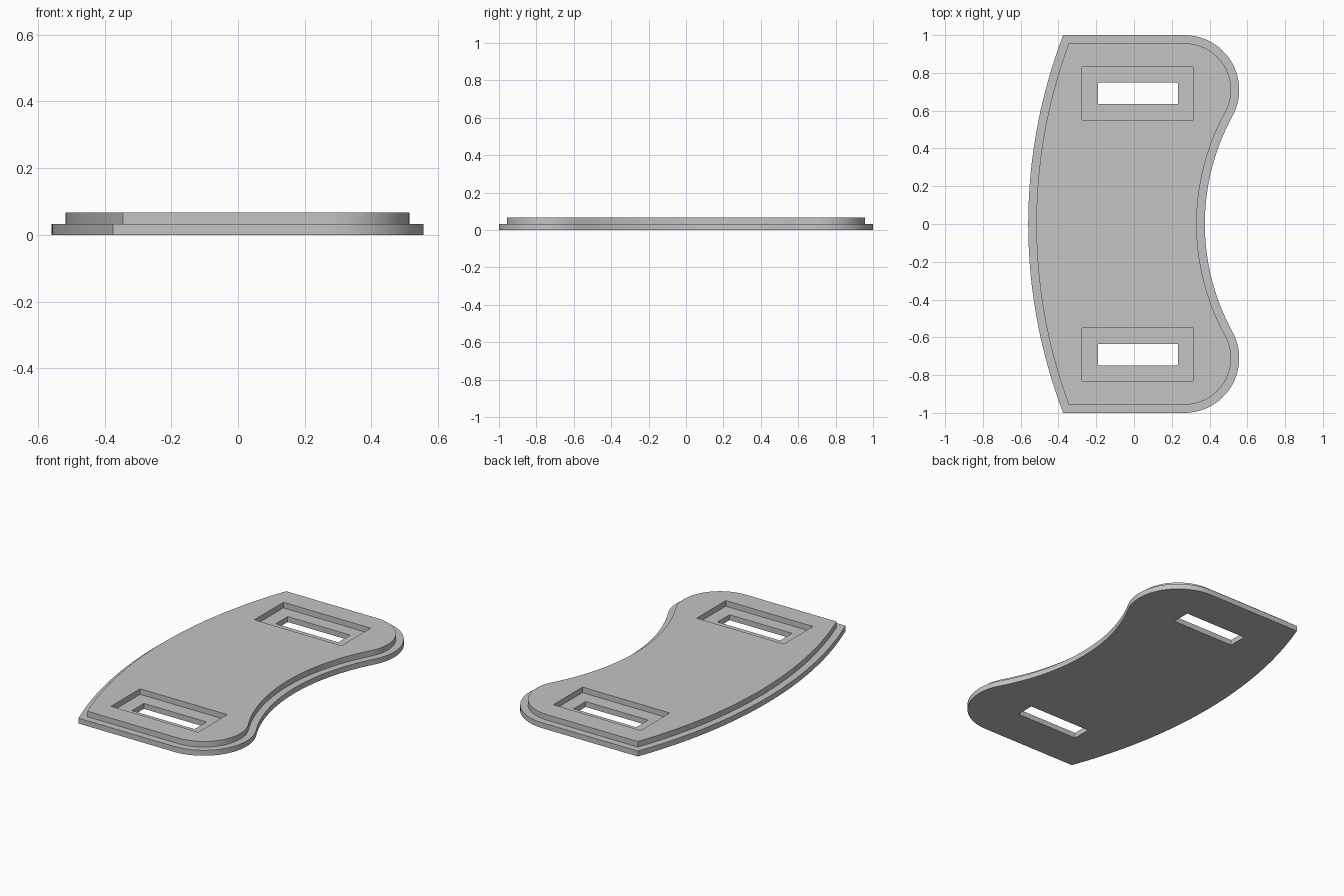
import bpy
import bmesh
from math import asin, atan2, cos, hypot, pi, sin, sqrt

cube = bpy.data.objects.get("Cube")
if cube:
    bpy.data.objects.remove(cube, do_unlink=True)

MID, TOP = 0.033, 0.067      # ledge and top heights
INSET = 0.043                # width of the stepped rim

# Outline arcs: broad convex side, two round lobes, concave side
BROAD_X, BROAD_R = 2.235, 2.795
LOBE_X, LOBE_Y, LOBE_R = 0.267, 0.71, 0.29
WAIST_X, WAIST_R = 1.56, 1.185


def arc(cx, cy, r, start, end, steps):
    angles = [start + (end - start) * i / steps for i in range(steps + 1)]
    return [(cx + r * cos(a), cy + r * sin(a)) for a in angles]


def outline(inset):
    """Plate outline, counter-clockwise, moved inwards by inset."""
    lobe_r = LOBE_R - inset
    broad_r = BROAD_R - inset
    end = LOBE_Y + lobe_r
    tangent = atan2(LOBE_Y, WAIST_X - LOBE_X)
    corner = asin(end / broad_r)
    waist = arc(WAIST_X, 0, WAIST_R + inset, pi + tangent, pi - tangent, 32)
    upper = arc(LOBE_X, LOBE_Y, lobe_r, -tangent, pi / 2, 32)
    lower = [(x, -y) for x, y in reversed(upper)]
    broad = arc(BROAD_X, 0, broad_r, pi - corner, pi + corner, 40)
    return lower + waist[1:-1] + upper + broad


def rectangle(x0, x1, y0, y1, side):
    ys = sorted((y0 * side, y1 * side))
    return [(x0, ys[0]), (x1, ys[0]), (x1, ys[1]), (x0, ys[1])]


bm = bmesh.new()


def ring(points, z):
    return [bm.verts.new((x, y, z)) for x, y in points]


def band(a, b):
    """Quads between two matching loops."""
    for i in range(len(a)):
        j = (i + 1) % len(a)
        bm.faces.new((a[i], a[j], b[j], b[i]))


def cap(loops):
    """Flat face with the later loops left as holes."""
    edges = []
    for loop in loops:
        edges += [bm.edges.get((v, loop[i - 1])) for i, v in enumerate(loop)]
    bmesh.ops.triangle_fill(bm, edges=edges, use_beauty=True, use_dissolve=False)


# Stepped outer rim
base_low, base_high = ring(outline(0), 0), ring(outline(0), MID)
step_low, step_high = ring(outline(INSET), MID), ring(outline(INSET), TOP)
band(base_low, base_high)
band(base_high, step_low)
band(step_low, step_high)

# Recessed pockets, each with a slot through its floor
bottom_loops, top_loops = [base_low], [step_high]
for side in (-1, 1):
    pocket = rectangle(-0.275, 0.313, 0.55, 0.83, side)
    slot = rectangle(-0.19, 0.232, 0.635, 0.75, side)
    pocket_high, pocket_low = ring(pocket, TOP), ring(pocket, MID)
    slot_high, slot_low = ring(slot, MID), ring(slot, 0)
    band(pocket_high, pocket_low)
    band(pocket_low, slot_high)
    band(slot_high, slot_low)
    top_loops.append(pocket_high)
    bottom_loops.append(slot_low)

# Flat top and underside
cap(top_loops)
cap(bottom_loops)
bmesh.ops.recalc_face_normals(bm, faces=bm.faces[:])

mesh = bpy.data.meshes.new("slotted_plate")
bm.to_mesh(mesh)
bm.free()
plate = bpy.data.objects.new("slotted_plate", mesh)
bpy.context.collection.objects.link(plate)

# Plain grey finish
grey = bpy.data.materials.new("light_grey")
grey.use_nodes = True
colour = (0.55, 0.55, 0.55, 1)
grey.diffuse_color = colour
grey.node_tree.nodes["Principled BSDF"].inputs["Base Color"].default_value = colour
mesh.materials.append(grey)

bpy.ops.object.select_all(action="DESELECT")
plate.select_set(True)
bpy.context.view_layer.objects.active = plate
bpy.ops.object.shade_smooth_by_angle(angle=pi / 6)
